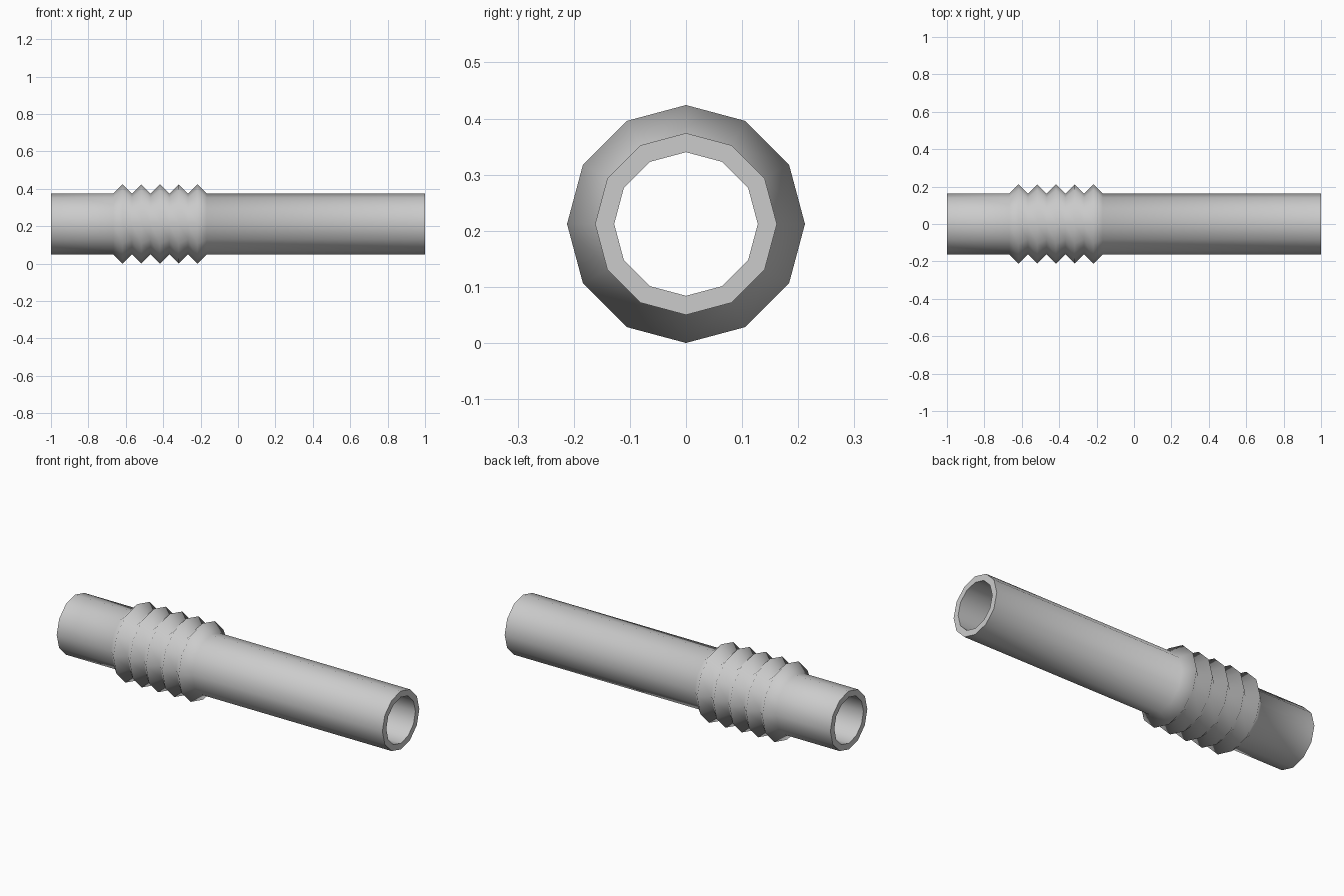
import bpy, bmesh, math

if "Cube" in bpy.data.objects:
    bpy.data.objects.remove(bpy.data.objects["Cube"])

SIDES = 12
R_OUT, R_IN, R_RIDGE = 0.162, 0.128, 0.212
CENTRE_Z = R_RIDGE
START, PITCH, RIDGES = -0.667, 0.10, 5

# Closed wall profile (x, radius): outer skin with bellows ridges, then straight bore
profile = [(-1, R_OUT), (START, R_OUT)]
for i in range(RIDGES):
    x = START + i * PITCH
    profile += [(x + PITCH / 2, R_RIDGE), (x + PITCH, R_OUT)]
profile += [(1, R_OUT), (1, R_IN), (-1, R_IN)]

# Sweep the profile around the x axis
bm = bmesh.new()
rings = []
for x, r in profile:
    ring = []
    for k in range(SIDES):
        a = 2 * math.pi * k / SIDES
        ring.append(bm.verts.new((x, r * math.cos(a), CENTRE_Z + r * math.sin(a))))
    rings.append(ring)
for i, a in enumerate(rings):
    b = rings[(i + 1) % len(rings)]
    for k in range(SIDES):
        n = (k + 1) % SIDES
        bm.faces.new((a[k], a[n], b[n], b[k]))
bmesh.ops.recalc_face_normals(bm, faces=bm.faces)

# Smooth shading, with crisp rims at both open ends
for f in bm.faces:
    f.smooth = all(abs(v.co.x) < 0.999 for v in f.verts) or abs(f.normal.x) < 0.9
for e in bm.edges:
    if all(abs(v.co.x) > 0.999 for v in e.verts) and e.verts[0].co.x * e.verts[1].co.x > 0:
        e.smooth = False

mesh = bpy.data.meshes.new("ribbed_pipe")
bm.to_mesh(mesh)
bm.free()
pipe = bpy.data.objects.new("ribbed_pipe", mesh)
bpy.context.collection.objects.link(pipe)
